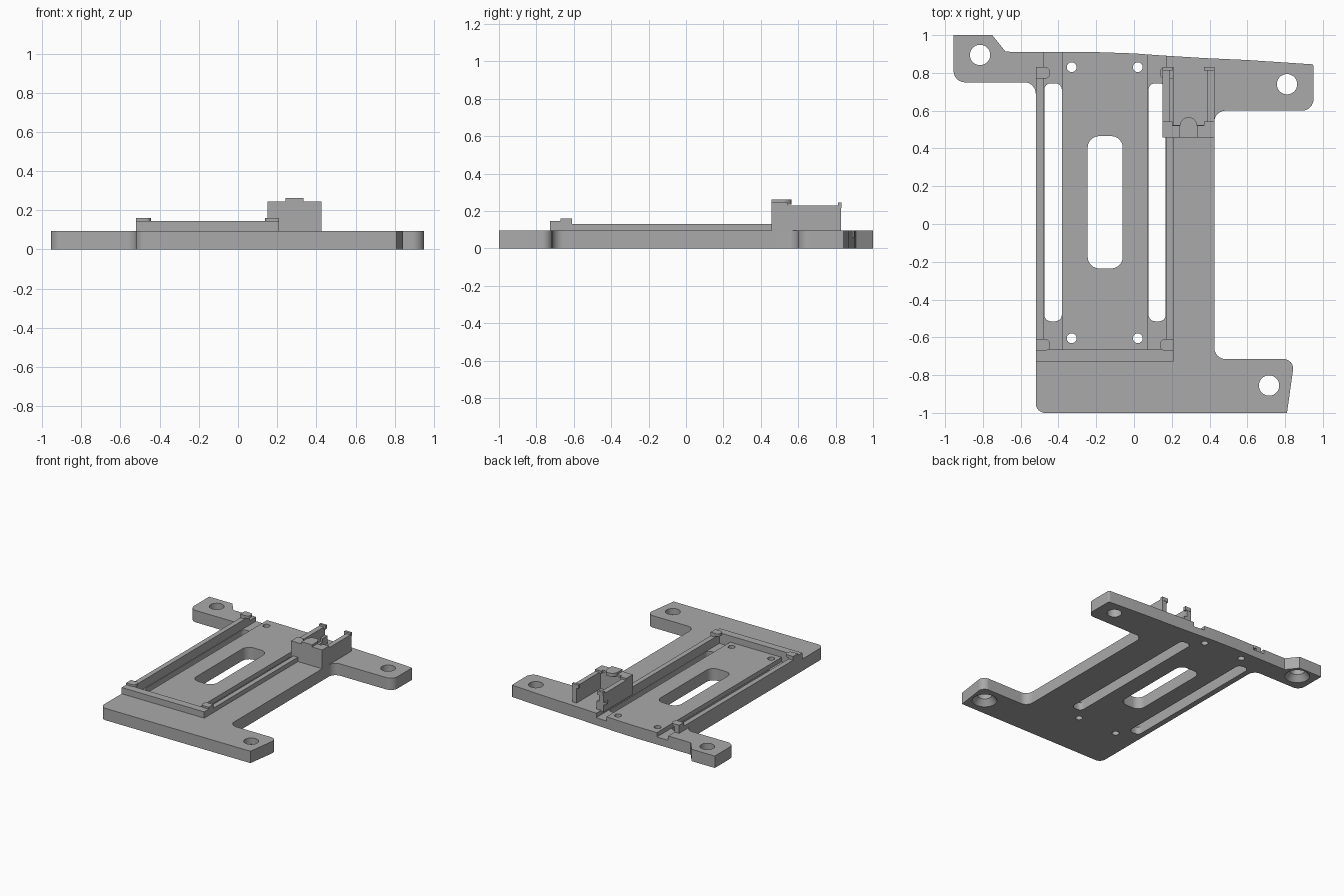
import bpy, bmesh, math
from mathutils import Vector

cube = bpy.data.objects.get("Cube")
if cube:
    bpy.data.objects.remove(cube, do_unlink=True)

grey = bpy.data.materials.new("matte grey")
grey.use_nodes = True
COLOUR = (0.4, 0.4, 0.4, 1)
grey.diffuse_color = COLOUR
grey.node_tree.nodes["Principled BSDF"].inputs["Base Color"].default_value = COLOUR


def rounded(points, steps=8):
    """Outline from (x, y, corner radius) points."""
    out = []
    n = len(points)
    for i, (x, y, r) in enumerate(points):
        p = Vector((x, y))
        if r == 0:
            out.append(p)
            continue
        a = (Vector(points[i - 1][:2]) - p).normalized()
        b = (Vector(points[(i + 1) % n][:2]) - p).normalized()
        half = a.angle(b) / 2
        centre = p + (a + b).normalized() * (r / math.sin(half))
        start = p + a * (r / math.tan(half)) - centre
        end = p + b * (r / math.tan(half)) - centre
        for k in range(steps + 1):
            t = k / steps
            out.append(centre + (start * (1 - t) + end * t).normalized() * r)
    return out


def finish(bm, name):
    bmesh.ops.recalc_face_normals(bm, faces=bm.faces[:])
    mesh = bpy.data.meshes.new(name)
    bm.to_mesh(mesh)
    bm.free()
    mesh.materials.append(grey)
    obj = bpy.data.objects.new(name, mesh)
    bpy.context.collection.objects.link(obj)
    return obj


def prism(name, points, z0, z1):
    bm = bmesh.new()
    face = bm.faces.new([bm.verts.new((p.x, p.y, z0)) for p in rounded(points)])
    ext = bmesh.ops.extrude_face_region(bm, geom=[face])["geom"]
    top = [v for v in ext if isinstance(v, bmesh.types.BMVert)]
    bmesh.ops.translate(bm, verts=top, vec=(0, 0, z1 - z0))
    return finish(bm, name)


def box(name, x0, x1, y0, y1, z0, z1, r=0):
    return prism(name, [(x0, y0, r), (x1, y0, r), (x1, y1, r), (x0, y1, r)], z0, z1)


def cone(name, x, y, z0, z1, r0, r1):
    bm = bmesh.new()
    bmesh.ops.create_cone(bm, cap_ends=True, segments=32, radius1=r0, radius2=r1, depth=z1 - z0)
    bmesh.ops.translate(bm, verts=bm.verts[:], vec=(x, y, (z0 + z1) / 2))
    return finish(bm, name)


def cut(target, cutter):
    cutter.hide_render = True
    mod = target.modifiers.new("cut", "BOOLEAN")
    mod.operation = "DIFFERENCE"
    mod.solver = "EXACT"
    mod.object = cutter
    bpy.context.view_layer.objects.active = target
    bpy.ops.object.modifier_apply(modifier=mod.name)
    bpy.data.objects.remove(cutter, do_unlink=True)


T = 0.095      # plate thickness
FLOOR = 0.06   # groove floor

# Base plate with three mounting ears
plate = prism("base_plate", [
    (-0.52, -1, 0.05), (0.81, -1, 0), (0.85, -0.715, 0.05), (0.425, -0.715, 0.06),
    (0.425, 0.6, 0.06), (0.95, 0.6, 0.06), (0.95, 0.845, 0.01), (0.6, 0.868, 0),
    (0.38, 0.878, 0), (0.15, 0.892, 0), (0, 0.903, 0), (-0.2, 0.91, 0),
    (-0.68, 0.912, 0), (-0.75, 1, 0), (-0.955, 1, 0), (-0.955, 0.75, 0.06),
    (-0.52, 0.75, 0.06)], 0, T)

# Grooves beside the rails, with long through slots in them
for x0, x1 in ((-0.48, -0.38), (0.075, 0.17)):
    cut(plate, box("groove", x0, x1, -0.665, 1.1, FLOOR, 0.2))
for x0, x1 in ((-0.475, -0.382), (0.077, 0.168)):
    cut(plate, box("slot", x0, x1, -0.515, 0.745, -0.1, 0.2, 0.035))
cut(plate, box("centre_slot", -0.245, -0.06, -0.235, 0.465, -0.1, 0.2, 0.06))

# Mounting holes, two of them countersunk from below, and four pin holes
for x, y, sunk in ((-0.815, 0.895, True), (0.81, 0.74, False), (0.715, -0.855, True)):
    cut(plate, cone("hole", x, y, -0.1, 0.2, 0.054, 0.054))
    if sunk:
        cut(plate, cone("countersink", x, y, -0.01, 0.05, 0.1, 0.05))
for x in (-0.33, 0.02):
    for y in (-0.605, 0.83):
        cut(plate, cone("pin_hole", x, y, -0.1, 0.2, 0.026, 0.026))

parts = [plate]

# Side rails and front stop
parts.append(box("right_rail", -0.52, -0.48, -0.67, 0.83, T - 0.01, 0.13))
parts.append(box("left_rail", 0.17, 0.21, -0.67, 0.83, T - 0.01, 0.13))
parts.append(box("front_stop", -0.52, 0.21, -0.727, -0.665, T - 0.01, 0.145))

# Rounded clips reaching inward over the rails
for y in (-0.64, 0.8):
    for side, outer, inner in (("right", -0.52, -0.445), ("left", 0.21, 0.138)):
        h = 0.03
        edge = -0.48 if side == "right" else 0.17
        parts.append(prism(side + "_clip", [(outer, y - h, 0), (inner, y - h, 0.025),
                                            (inner, y + h, 0.025), (outer, y + h, 0)], 0.14, 0.16))
        parts.append(box(side + "_clip_base", min(outer, edge), max(outer, edge),
                         y - h, y + h, 0.12, 0.15))

# Raised bracket: front wall, two side walls, corner catches and a tongue
parts.append(box("bracket_front", 0.15, 0.425, 0.457, 0.525, T - 0.01, 0.23))
for x0, x1, c0, c1 in ((0.15, 0.19, 0.15, 0.205), (0.387, 0.425, 0.37, 0.425)):
    parts.append(box("bracket_wall", x0, x1, 0.5, 0.83, T - 0.01, 0.23))
    parts.append(box("rear_catch", c0, c1, 0.812, 0.832, 0.215, 0.245))
    parts.append(box("front_catch", c0, c1, 0.52, 0.542, 0.225, 0.245))
parts.append(box("bracket_top", 0.15, 0.425, 0.457, 0.522, 0.22, 0.245))
parts.append(prism("bracket_tongue", [(0.242, 0.457, 0), (0.335, 0.457, 0),
                                      (0.335, 0.565, 0.046), (0.242, 0.565, 0.046)], 0.235, 0.262))

# Smooth the rounded corners and keep the hard edges
for obj in bpy.context.selected_objects:
    obj.select_set(False)
for obj in parts:
    obj.select_set(True)
bpy.context.view_layer.objects.active = plate
bpy.ops.object.shade_smooth_by_angle(angle=math.radians(30))
